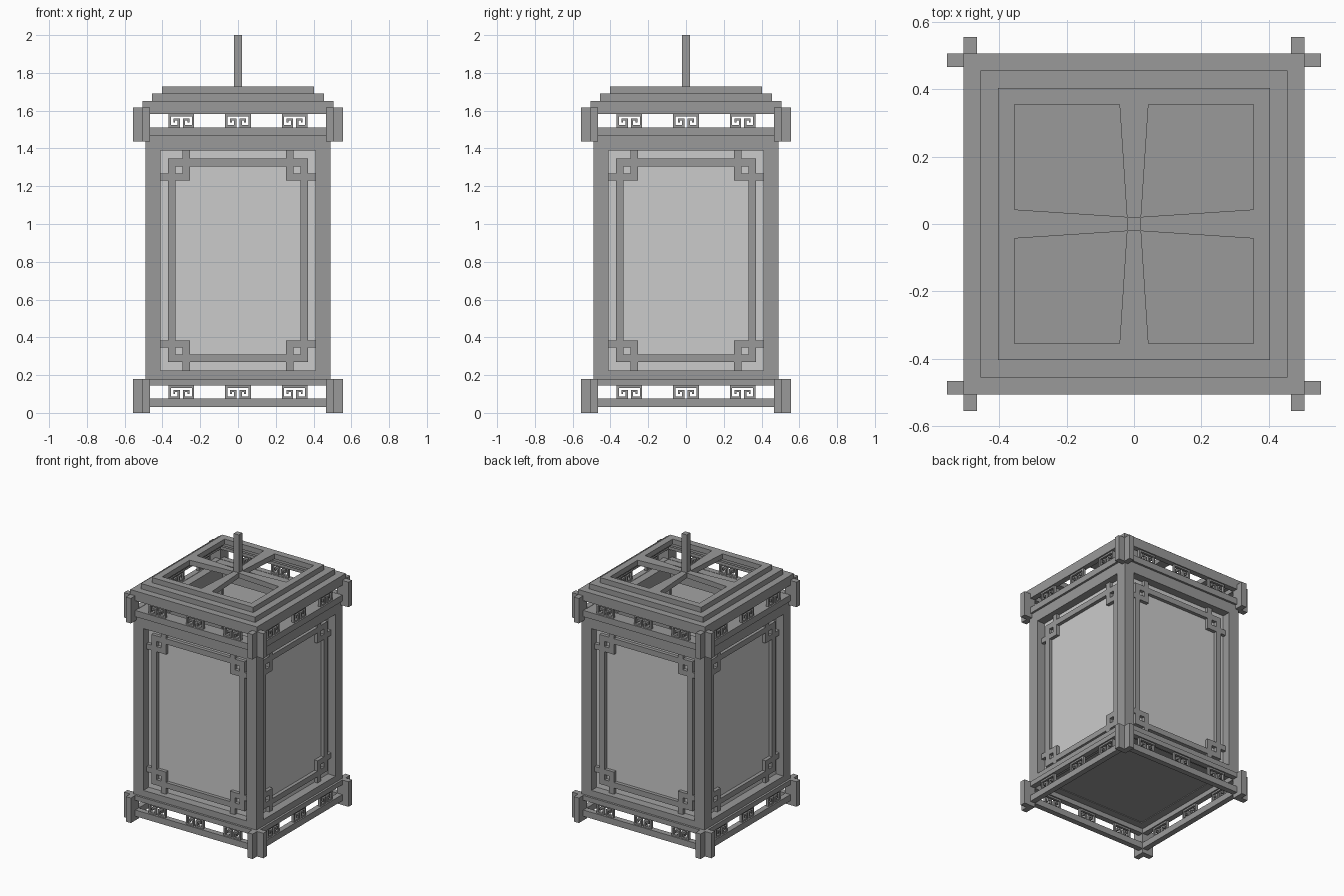
import bpy, bmesh
from mathutils import Matrix
from math import pi

if "Cube" in bpy.data.objects:
    bpy.data.objects.remove(bpy.data.objects["Cube"])


def material(name, v):
    m = bpy.data.materials.new(name)
    m.diffuse_color = (v, v, v, 1)
    m.use_nodes = True
    m.node_tree.nodes["Principled BSDF"].inputs["Base Color"].default_value = m.diffuse_color
    return m


DARK = material("dark_wood", 0.32)
PALE = material("pale_panel", 0.8)


def build(name, boxes, mat=DARK, turns=1):
    """Mesh of boxes (x0,x1,y0,y1,z0,z1), repeated around z in quarter turns."""
    bm = bmesh.new()
    for k in range(turns):
        rot = Matrix.Rotation(k * pi / 2, 4, 'Z')
        for x0, x1, y0, y1, z0, z1 in boxes:
            m = (rot @ Matrix.Translation(((x0 + x1) / 2, (y0 + y1) / 2, (z0 + z1) / 2))
                 @ Matrix.Diagonal((x1 - x0, y1 - y0, z1 - z0, 1)))
            bmesh.ops.create_cube(bm, size=1, matrix=m)
    return finish(name, bm, mat)


def finish(name, bm, mat):
    bmesh.ops.recalc_face_normals(bm, faces=bm.faces)
    me = bpy.data.meshes.new(name)
    bm.to_mesh(me)
    bm.free()
    me.materials.append(mat)
    ob = bpy.data.objects.new(name, me)
    bpy.context.collection.objects.link(ob)
    return ob


def both_sides(rects):
    """Mirror (x0,x1,z0,z1) rectangles in x."""
    return rects + [(-b, -a, c, d) for a, b, c, d in rects]


def ring(name, outer, inner, z0, z1):
    """Square frame made of four butted bars."""
    return build(name, [(-outer, inner, -outer, -inner, z0, z1)], DARK, 4)


# Body frame: corner posts and rails
build("corner_posts", [(-.49, -.41, -.49, -.41, .18, 1.51)], DARK, 4)
build("body_rails", [(-.41, .41, -.49, -.41, .18, .225),
                     (-.41, .41, -.49, -.41, 1.39, 1.51)], DARK, 4)

# Panels and floor
build("side_panels", [(-.41, .41, -.43, -.42, .225, 1.39)], PALE, 4)
build("floor", [(-.41, .41, -.41, .41, .185, .205)])

# Window lattice with a small square in each corner
zc = .8075                                   # window mid height
quarter = [(.33, .37, 0, .538),              # upright
           (0, .33, .498, .538),             # cross bar
           (.255, .293, .423, .498),         # corner square, inner side
           (.255, .293, .538, .5825),        # stub to the top rail
           (.293, .33, .423, .461),          # corner square, lower side
           (.37, .41, .423, .461)]           # stub to the post
lattice = []
for a, b, c, d in both_sides(quarter):
    lattice += [(a, b, -.455, -.43, zc + c, zc + d),
                (a, b, -.455, -.43, zc - d, zc - c)]
build("window_lattice", lattice, DARK, 4)

# Fretwork ornament: frame curling inward to a split centre
fret = [(-.068, .068, .133, .145)] + both_sides([
    (.056, .068, .075, .133), (.008, .056, .075, .086),
    (.008, .02, .086, .122), (.02, .042, .111, .122),
    (.033, .042, .1, .111)])

# Lower and upper galleries: rails, crossed corner plates, frets
for label, z in (("lower", 0), ("upper", 1.437)):
    build(label + "_gallery_rails",
          [(-.465, .465, -.505, -.465, z + .03, z + .075),
           (-.465, .465, -.505, -.465, z + .145, z + .18)], DARK, 4)
    build(label + "_corner_plates",
          [(-.555, -.465, -.505, -.465, z, z + .18),
           (-.505, -.465, -.555, -.505, z, z + .18)], DARK, 4)
    build(label + "_frets",
          [(a + x, b + x, -.495, -.475, z + c, z + d)
           for x in (-.3, 0, .3) for a, b, c, d in fret], DARK, 4)

# Stepped open roof
ring("roof_lower_step", .505, .44, 1.615, 1.652)
ring("roof_middle_step", .455, .395, 1.652, 1.69)
ring("roof_upper_step", .403, .355, 1.69, 1.727)

# Tapered roof cross bars
bm = bmesh.new()
for k in range(4):
    rot = Matrix.Rotation(k * pi / 2, 4, 'Z')
    pts = [(.02, -.021), (.356, -.043), (.356, .043), (.02, .021)]
    face = bm.faces.new([bm.verts.new(rot @ Matrix.Translation((x, y, 1.69)).translation)
                         for x, y in pts])
    ext = bmesh.ops.extrude_face_region(bm, geom=[face])
    bmesh.ops.translate(bm, vec=(0, 0, .037),
                        verts=[v for v in ext["geom"] if isinstance(v, bmesh.types.BMVert)])
finish("roof_cross_bars", bm, DARK)

# Hanging rod
build("hanging_rod", [(-.02, .02, -.02, .02, 1.69, 2.0)])
